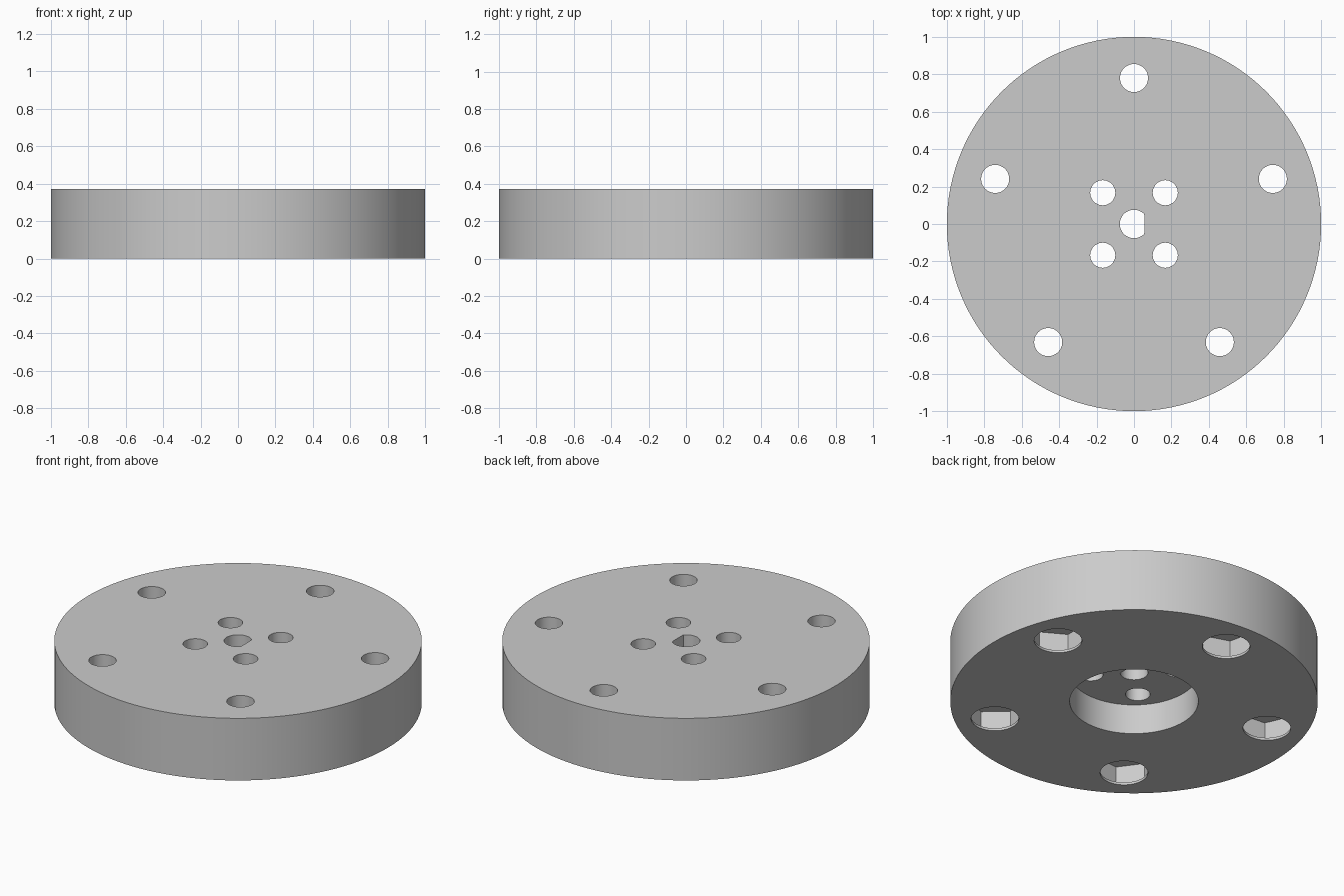
import bpy
import math

if "Cube" in bpy.data.objects:
    bpy.data.objects.remove(bpy.data.objects["Cube"], do_unlink=True)

HEIGHT = 0.373


def cylinder(name, radius, z0, z1, x=0, y=0, sides=48, turn=0):
    bpy.ops.mesh.primitive_cylinder_add(
        vertices=sides, radius=radius, depth=z1 - z0,
        location=(x, y, (z0 + z1) / 2), rotation=(0, 0, turn))
    obj = bpy.context.object
    obj.name = name
    return obj


def cut(target, cutter):
    mod = target.modifiers.new(cutter.name, 'BOOLEAN')
    mod.operation = 'DIFFERENCE'
    mod.solver = 'EXACT'
    mod.object = cutter
    bpy.context.view_layer.objects.active = target
    bpy.ops.object.modifier_apply(modifier=mod.name)
    bpy.data.objects.remove(cutter, do_unlink=True)


# Solid disc
disc = cylinder("wheel_disc", 1, 0, HEIGHT, sides=128)

# Round recess in the underside
cut(disc, cylinder("hub_recess", 0.35, -0.1, 0.18, sides=96))

# D-shaped shaft hole
shaft = cylinder("shaft_hole", 0.076, -0.1, 0.5)
for v in shaft.data.vertices:
    v.co.x = min(v.co.x, 0.055)
cut(disc, shaft)

# Four hub screw holes
for sx in (-1, 1):
    for sy in (-1, 1):
        cut(disc, cylinder("hub_hole", 0.067, -0.1, 0.5, sx * 0.167, sy * 0.167))

# Five rim bolt holes with a round mouth and a hexagonal nut pocket below
for i in range(5):
    turn = math.radians(72 * i)
    angle = turn + math.radians(18)
    x, y = 0.78 * math.cos(angle), 0.78 * math.sin(angle)
    cut(disc, cylinder("nut_mouth", 0.13, -0.1, 0.03, x, y))
    cut(disc, cylinder("nut_pocket", 0.159, 0.015, 0.125, x, y, 6, turn))
    cut(disc, cylinder("bolt_hole", 0.075, -0.1, 0.5, x, y))

# Plain grey finish
grey = bpy.data.materials.new("light_grey")
grey.use_nodes = True
colour = (0.6, 0.6, 0.6, 1)
grey.diffuse_color = colour
grey.node_tree.nodes["Principled BSDF"].inputs["Base Color"].default_value = colour
disc.data.materials.clear()
disc.data.materials.append(grey)

bpy.ops.object.select_all(action='DESELECT')
disc.select_set(True)
bpy.context.view_layer.objects.active = disc
bpy.ops.object.shade_smooth_by_angle(angle=math.radians(30))
